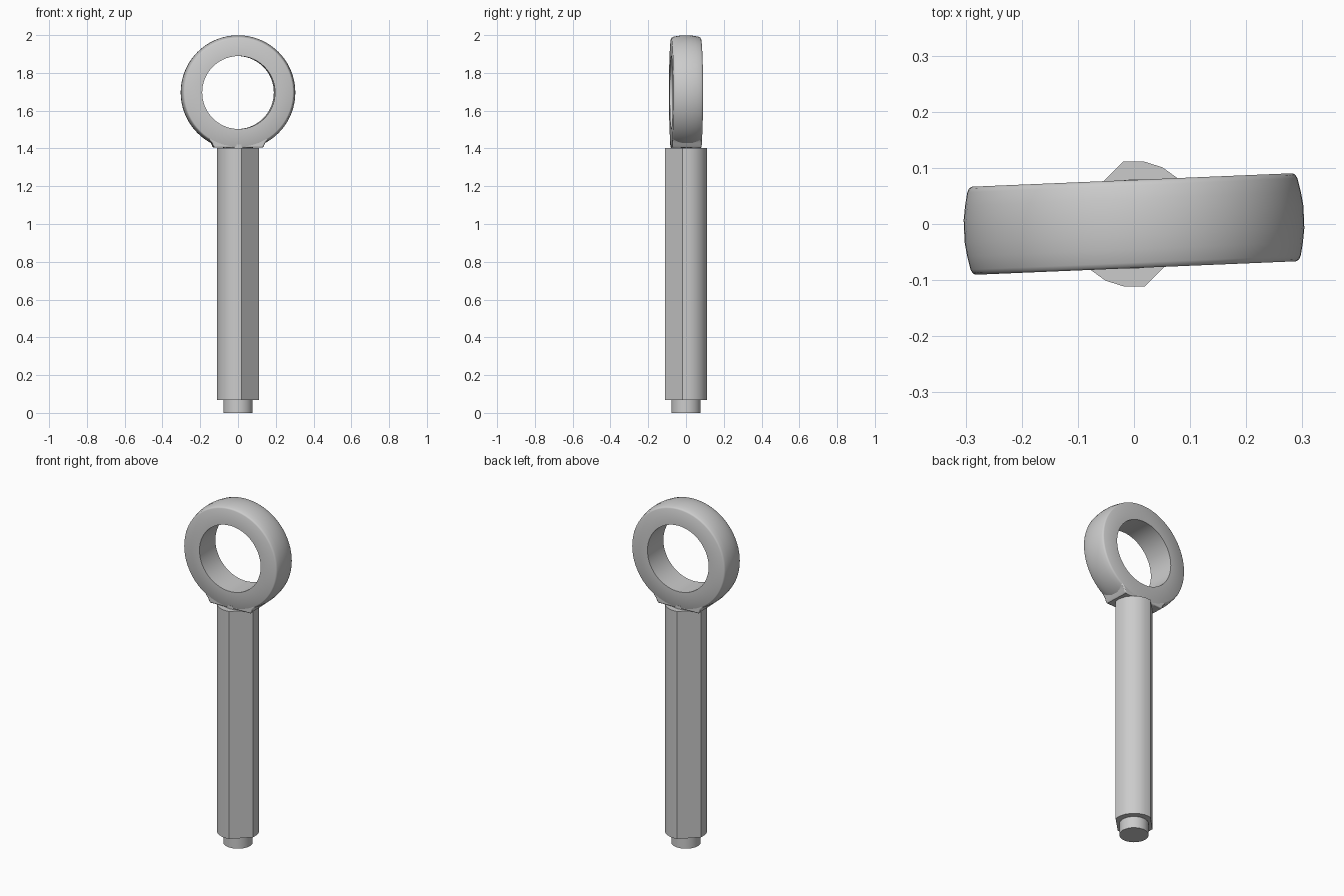
import bpy, bmesh
from math import radians, sin, cos, tau
from mathutils import Matrix, Vector

if "Cube" in bpy.data.objects:
    bpy.data.objects.remove(bpy.data.objects["Cube"], do_unlink=True)

steel = bpy.data.materials.new("grey_steel")
steel.use_nodes = True
colour = (0.6, 0.6, 0.6, 1)
steel.diffuse_color = colour
steel.node_tree.nodes["Principled BSDF"].inputs["Base Color"].default_value = colour

TURN = Matrix.Rotation(radians(2.4), 4, 'Z')   # the eye sits slightly turned on the shank
EYE_Z = 1.696


def finish(name, bm):
    bmesh.ops.recalc_face_normals(bm, faces=bm.faces)
    mesh = bpy.data.meshes.new(name)
    bm.to_mesh(mesh)
    bm.free()
    mesh.materials.append(steel)
    obj = bpy.data.objects.new(name, mesh)
    bpy.context.collection.objects.link(obj)
    bpy.ops.object.select_all(action='DESELECT')
    obj.select_set(True)
    bpy.context.view_layer.objects.active = obj
    bpy.ops.object.shade_smooth_by_angle(angle=radians(40))
    return obj


def prism(name, points, direction):
    """Extrude a closed outline along a direction."""
    bm = bmesh.new()
    face = bm.faces.new([bm.verts.new(p) for p in points])
    top = bmesh.ops.extrude_face_region(bm, geom=[face])["geom"]
    verts = [v for v in top if isinstance(v, bmesh.types.BMVert)]
    bmesh.ops.translate(bm, verts=verts, vec=Vector(direction))
    return finish(name, bm)


def circle(radius, z, count):
    return [(radius * cos(tau * i / count), radius * sin(tau * i / count), z)
            for i in range(count)]


# Shank: round bar with two opposite flats
angles = [start + 110 * i / 6 for start in (-10, 170) for i in range(7)]
outline = [(0.113 * cos(radians(a)), 0.113 * sin(radians(a)), 0.068) for a in angles]
prism("shank", outline, (0, 0, 1.334))

# End stub and the short neck under the eye
prism("end_stub", circle(0.078, 0, 28), (0, 0, 0.08))
prism("neck", circle(0.08, 1.39, 28), (0, 0, 0.03))

# Eye ring: barrel-shaped outside, straight bore
half = [(0.193, 0.0785), (0.286, 0.0785), (0.291, 0.0755),
        (0.2945, 0.069), (0.2995, 0.045), (0.303, 0.02)]
profile = half + [(r, -y) for r, y in reversed(half)]
bm = bmesh.new()
verts = [bm.verts.new((r, y, 0)) for r, y in profile]
edges = [bm.edges.new((verts[i - 1], verts[i])) for i in range(len(verts))]
bmesh.ops.spin(bm, geom=verts + edges, cent=(0, 0, 0), axis=(0, 1, 0),
               angle=tau, steps=72, use_merge=True)
bmesh.ops.remove_doubles(bm, verts=bm.verts, dist=0.0001)
ring = finish("eye_ring", bm)
ring.matrix_world = Matrix.Translation((0, 0, EYE_Z)) @ TURN

# Foot: flared block joining the ring to the shank
side = [(0.126, 1.404), (0.134, 1.412), (0.14, 1.428), (0.156, 1.447), (0.156, 1.48)]
outline = side + [(-x, z) for x, z in reversed(side)]
foot = prism("eye_foot", [(x, -0.078, z) for x, z in outline], (0, 0.156, 0))
foot.matrix_world = TURN
bevel = foot.modifiers.new("rounded_edges", 'BEVEL')
bevel.width = 0.006
bevel.segments = 2
bevel.limit_method = 'ANGLE'
bevel.angle_limit = radians(50)
